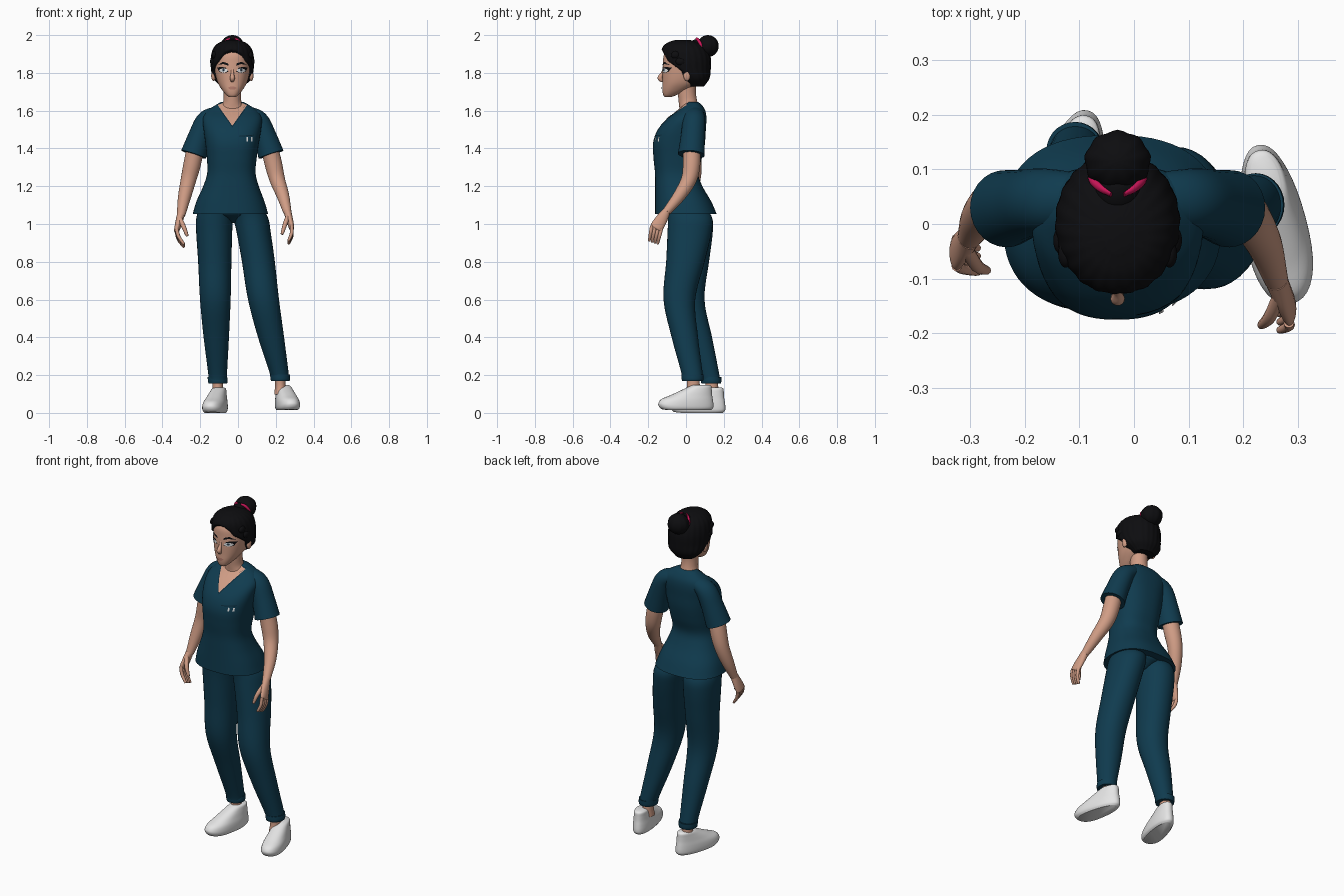
import bpy, bmesh, math
from mathutils import Vector, Matrix
from mathutils.bvhtree import BVHTree

if "Cube" in bpy.data.objects:
    bpy.data.objects.remove(bpy.data.objects["Cube"])


def material(name, r, g, b):
    m = bpy.data.materials.new(name)
    m.diffuse_color = (r, g, b, 1)
    m.use_nodes = True
    m.node_tree.nodes["Principled BSDF"].inputs["Base Color"].default_value = m.diffuse_color
    return m


TEAL = material("teal cloth", 0.005, 0.044, 0.078)
DARK = material("dark teal seam", 0.003, 0.022, 0.040)
SKIN = material("skin", 0.63, 0.335, 0.235)
LIP = material("lip", 0.45, 0.20, 0.15)
BLACK = material("black hair", 0.004, 0.004, 0.005)
WHITE = material("white", 0.78, 0.78, 0.78)
IRIS = material("iris", 0.10, 0.16, 0.22)
PINK = material("pink band", 0.60, 0.008, 0.10)
CX = -0.03  # middle line of head and chest


def make(name, verts, faces, mat):
    me = bpy.data.meshes.new(name)
    me.from_pydata(verts, [], faces)
    bm = bmesh.new()
    bm.from_mesh(me)
    bmesh.ops.recalc_face_normals(bm, faces=bm.faces)
    bm.to_mesh(me)
    bm.free()
    me.shade_smooth()
    me.set_sharp_from_angle(angle=math.radians(50))
    me.materials.append(mat)
    ob = bpy.data.objects.new(name, me)
    bpy.context.collection.objects.link(ob)
    return ob


def smooth_keys(keys, steps):
    """Catmull-Rom interpolation of (x, y, z, rx, ry) keys."""
    ks = [Vector(k if len(k) == 5 else (*k, k[3])) for k in keys]
    ks = [2 * ks[0] - ks[1]] + ks + [2 * ks[-1] - ks[-2]]
    out = []
    for i in range(1, len(ks) - 2):
        a, b, c, d = ks[i - 1:i + 3]
        for s in range(steps):
            t = s / steps
            out.append(0.5 * (2 * b + (c - a) * t + (2 * a - 5 * b + 4 * c - d) * t * t
                              + (3 * b - a - 3 * c + d) * t ** 3))
    return out + [ks[-2]]


def loft(name, keys, mat, n=28, steps=5, power=2.0, flat=False, lobes=0, amp=0.0):
    """Skin rounded sections; flat keeps sections level, otherwise square to the path."""
    rings = smooth_keys(keys, steps)
    verts, faces = [], []
    for i, k in enumerate(rings):
        p = Vector(k[:3])
        u, v = Vector((1, 0, 0)), Vector((0, 1, 0))
        if not flat:
            t = (Vector(rings[min(i + 1, len(rings) - 1)][:3])
                 - Vector(rings[max(i - 1, 0)][:3])).normalized()
            u = (u - t * u.dot(t)).normalized()
            v = t.cross(u)
        for j in range(n):
            a = 2 * math.pi * j / n
            c, s = math.cos(a), math.sin(a)
            w = 1 + amp * math.sin(lobes * a)
            c = math.copysign(abs(c) ** (2 / power), c) * w
            s = math.copysign(abs(s) ** (2 / power), s) * w
            verts.append(p + u * c * max(k[3], 0.001) + v * s * max(k[4], 0.001))
    for i in range(len(rings) - 1):
        for j in range(n):
            a, b = i * n + j, i * n + (j + 1) % n
            faces.append((a, b, b + n, a + n))
    faces.append(tuple(range(n))[::-1])
    faces.append(tuple(range(len(verts) - n, len(verts))))
    return make(name, verts, faces, mat)


def ball(name, centre, size, mat, lobes=0, amp=0.0):
    x, y, z = centre
    keys = []
    for i in range(13):
        a = math.pi * (i / 12 - 0.5)
        keys.append((x, y, z + size[2] * math.sin(a), size[0] * math.cos(a), size[1] * math.cos(a)))
    return loft(name, keys, mat, n=36, steps=2, flat=True, lobes=lobes, amp=amp)


def decal(name, pts, mat, target, lift):
    """Thin plate: an outline in x, z laid on the front of the target."""
    bvh = BVHTree.FromPolygons([v.co for v in target.data.vertices],
                               [tuple(p.vertices) for p in target.data.polygons])
    edge = []
    for a, b in zip(pts, pts[1:] + pts[:1]):
        edge += [Vector(a).lerp(Vector(b), s / 4) for s in range(4)]
    mid = sum(edge, Vector((0, 0))) / len(edge)
    n, verts, faces = len(edge), [], []
    for r in (0.02, 0.25, 0.5, 0.75, 1):
        for e in edge:
            q = mid.lerp(e, r)
            hit = bvh.ray_cast(Vector((q.x, -1, q.y)), Vector((0, 1, 0)))[0]
            hit = hit or bvh.find_nearest(Vector((q.x, -0.1, q.y)))[0]
            verts.append((q.x, hit.y - lift, q.y))
    for i in range(4):
        for j in range(n):
            a, b = i * n + j, i * n + (j + 1) % n
            faces.append((a, b, b + n, a + n))
    faces.append(tuple(range(n)))
    return make(name, verts, faces, mat)


def oval(x, z, rx, rz, n=10):
    return [(x + rx * math.cos(2 * math.pi * i / n), z + rz * math.sin(2 * math.pi * i / n))
            for i in range(n)]


# Head, neck and nose
head = loft("head", [(CX, -.095, 1.672, .018, .018), (CX, -.083, 1.685, .034, .038),
                     (CX, -.055, 1.712, .056, .070), (CX, -.022, 1.75, .078, .102),
                     (CX, -.004, 1.80, .091, .120), (CX, 0, 1.85, .095, .122),
                     (CX, 0, 1.90, .090, .115), (CX, 0, 1.94, .065, .08),
                     (CX, 0, 1.955, .03, .04)], SKIN, n=48, power=2.3, flat=True)
loft("neck", [(CX, .02, 1.54, .09, .07), (CX, .022, 1.60, .075, .058), (CX, .012, 1.64, .050, .050),
              (CX, .005, 1.69, .046, .048), (CX, .005, 1.75, .05, .05)], SKIN, flat=True)
loft("nose", [(CX, -.112, 1.838, .007), (CX, -.124, 1.80, .008), (CX, -.137, 1.775, .013),
              (CX, -.130, 1.762, .011), (CX, -.118, 1.756, .006)], SKIN, n=16)

# Face details
for s, side in ((-1, "right"), (1, "left")):
    ex = CX + s * .047
    decal(side + "_lash", [(ex - s * .027, 1.805), (ex - s * .012, 1.828), (ex + s * .012, 1.832),
                           (ex + s * .034, 1.828), (ex + s * .022, 1.805), (ex, 1.800)],
          BLACK, head, .002)
    decal(side + "_eye", oval(ex, 1.813, .023, .0105), WHITE, head, .004)
    decal(side + "_iris", oval(ex, 1.815, .0075, .008), IRIS, head, .0055)
    decal(side + "_pupil", oval(ex, 1.815, .0035, .004), BLACK, head, .007)
    decal(side + "_brow", [(CX + s * .020, 1.838), (CX + s * .05, 1.848), (CX + s * .076, 1.842),
                           (CX + s * .05, 1.859), (CX + s * .022, 1.850)], BLACK, head, .003)
    ball(side + "_ear", (CX + s * .100, .005, 1.785), (.012, .018, .028), SKIN)
decal("lips", [(CX - .024, 1.721), (CX - .007, 1.729), (CX, 1.727), (CX + .007, 1.729),
               (CX + .024, 1.721), (CX + .01, 1.711), (CX - .01, 1.711)], LIP, head, .005)

# Hair cap, tucked into the head in front of the hairline
hair = loft("hair", [(CX, .05, 1.728, .06, .045), (CX, .038, 1.77, .10, .085),
                     (CX, .008, 1.82, .112, .122), (CX, 0, 1.88, .113, .130),
                     (CX, -.008, 1.93, .100, .118), (CX, -.014, 1.96, .070, .083),
                     (CX, -.018, 1.975, .025, .035)],
            BLACK, n=96, steps=8, flat=True, lobes=22, amp=.012)
LINE = [(1.70, .005), (1.75, 0), (1.81, -.02), (1.86, -.095), (1.92, -.128), (2.0, -.2)]
for v in hair.data.vertices:
    for (z0, y0), (z1, y1) in zip(LINE, LINE[1:]):
        if z0 <= v.co.z < z1:
            line = y0 + (y1 - y0) * (v.co.z - z0) / (z1 - z0)
            k = 1 - .22 * min(1, max(0, (line - v.co.y) / .012))
            v.co.x, v.co.y = CX + (v.co.x - CX) * k, v.co.y * k
for s in (-1, 1):
    for y, z in ((-.055, 1.895), (-.03, 1.86)):
        ball("temple_curl", (CX + s * (.095 if z > 1.88 else .104), y, z), (.014, .025, .02), BLACK)

# Bun, with a pink band showing on both sides of its root
ball("bun", (CX, .115, 1.942), (.060, .056, .058), BLACK, lobes=9, amp=.035)
ball("bun_root", (CX, .065, 1.935), (.046, .05, .045), BLACK)
for s in (-1, 1):
    loft("hair_band", [(CX + s * .012, .054, 1.983, .003, .006), (CX + s * .032, .066, 1.972, .006, .008),
                       (CX + s * .047, .083, 1.942, .007, .008), (CX + s * .042, .102, 1.905, .005, .006)],
         PINK, n=12)

# Shirt body
shirt = loft("shirt", [(-.04, 0, 1.052, .200, .163), (-.04, -.015, 1.12, .180, .148),
                       (-.037, -.038, 1.20, .147, .125), (-.035, -.05, 1.27, .128, .114),
                       (-.033, -.044, 1.35, .132, .128), (-.031, -.037, 1.43, .142, .137),
                       (CX, -.022, 1.50, .152, .127), (CX, .006, 1.56, .156, .102),
                       (CX, .03, 1.60, .132, .072), (CX, .036, 1.63, .088, .048),
                       (CX, .036, 1.645, .062, .030)], TEAL, n=64, power=2.45, flat=True)
decal("neck_trim", [(CX, 1.511), (CX + .086, 1.630), (CX + .06, 1.640), (CX - .06, 1.640),
                    (CX - .086, 1.630)], DARK, shirt, .002)
decal("neck_opening", [(CX, 1.520), (CX + .078, 1.630), (CX + .05, 1.641), (CX - .05, 1.641),
                       (CX - .078, 1.630)], SKIN, shirt, .005)
decal("pocket_edge", [(.005, 1.462), (.085, 1.468), (.085, 1.473), (.005, 1.467)], DARK, shirt, .003)
for x in (.050, .074):
    decal("pocket_clip", [(x - .004, 1.438), (x + .004, 1.438), (x + .004, 1.46), (x - .004, 1.46)],
          WHITE, shirt, .006)

# Sleeves, mirrored about the chest middle
for s, side in ((1, "left"), (-1, "right")):
    loft(side + "_sleeve", [(CX + s * dx, y, z, r, ry) for dx, y, z, r, ry in (
        (.05, .042, 1.580, .040, .045), (.100, .044, 1.572, .046, .054), (.140, .042, 1.54, .056, .060),
        (.174, .036, 1.46, .061, .064), (.205, .028, 1.368, .069, .071))], TEAL)


# Arms and hands
def hand(side, wrist, knuckle, tip, thumb):
    w, k, t, th = map(Vector, (wrist, knuckle, tip, thumb))
    m = w.lerp(k, .55)
    end = k + (k - w) * .1
    loft(side + "_palm", [(*w, .021, .022), (*m, .018, .032), (*k, .014, .034), (*end, .008, .026)],
         SKIN, n=20)
    for i in range(4):
        off = Vector((0, .0165, -.006)) * (i - 1.5)
        a, c = k + off, t + off * .9
        b = a.lerp(c, .5) + (Vector((.008, 0, 0)) if side == "left" else Vector((-.008, 0, 0)))
        loft(side + "_finger", [(*a, .010), (*b, .0095), (*c, .007), (*(c + (c - b) * .1), .003)],
             SKIN, n=10, steps=4)
    a = w.lerp(k, .25) + Vector((0, -.015, 0))
    b = a.lerp(th, .55) + Vector((0, -.01, .004))
    loft(side + "_thumb", [(*a, .013), (*b, .012), (*th, .008), (*(th + (th - b) * .1), .003)],
         SKIN, n=10, steps=4)


loft("left_arm", [(.160, .03, 1.43, .045), (.187, .03, 1.32, .046), (.208, .015, 1.235, .041),
                  (.238, -.035, 1.15, .033), (.261, -.103, 1.065, .022)], SKIN)
hand("left", (.261, -.103, 1.068), (.284, -.156, .982), (.268, -.172, .905), (.234, -.185, .95))
loft("right_arm", [(-.220, .03, 1.43, .045), (-.242, .037, 1.32, .046), (-.262, .035, 1.235, .041),
                   (-.284, .01, 1.14, .034), (-.302, -.025, 1.045, .022)], SKIN)
hand("right", (-.302, -.025, 1.05), (-.325, -.052, .965), (-.288, -.066, .888), (-.270, -.085, .94))

# Trousers with turned cuffs, and bare ankles
LEGS = {
    "left": [(.045, 0, 1.09, .08, .10), (.068, .022, 1.03, .092, .117), (.084, .018, .95, .090, .116),
             (.108, -.003, .80, .087, .102), (.135, -.035, .60, .082, .084), (.175, -.006, .40, .069, .070),
             (.218, .032, .21, .050, .056), (.224, .035, .168, .049, .055)],
    "right": [(-.122, 0, 1.09, .08, .10), (-.125, .022, 1.03, .096, .117), (-.126, .026, .95, .095, .115),
              (-.123, .02, .80, .088, .102), (-.120, .012, .60, .081, .086), (-.115, .068, .40, .067, .070),
              (-.108, .122, .21, .050, .053), (-.107, .133, .155, .049, .051)]}
for side, keys in LEGS.items():
    loft(side + "_trouser_leg", keys, TEAL, n=36, flat=True, power=2.1)
    x, y, z, rx, ry = keys[-1]
    loft(side + "_cuff", [(x, y, z, rx, ry), (x, y, z + .012, rx + .003, ry + .003),
                          (x - .002, y, z + .034, rx + .003, ry + .003)], TEAL, flat=True)
    loft(side + "_ankle", [(x, y, z + .06, .03, .034), (x, y + .004, z - .02, .028, .034),
                           (x, y, z - .07, .032, .04)], SKIN, flat=True)
loft("seat", [(-.03, .025, 1.005, .03, .035), (-.031, .02, 1.03, .06, .08),
              (-.033, .01, 1.06, .12, .11), (-.035, -.01, 1.13, .12, .10)], TEAL, flat=True)

# Slip-on shoes: stacked outlines, narrowed at the heel and turned outwards
for side, pos, turn in (("left", (.258, .0, .014), 12), ("right", (-.118, .064, 0), -13)):
    shoe = loft(side + "_shoe", [(0, 0, 0, .048, .134), (0, 0, .012, .056, .146), (0, 0, .030, .058, .148),
                                 (0, .008, .055, .056, .137), (0, .030, .080, .050, .111),
                                 (0, .056, .105, .044, .083), (0, .078, .126, .038, .059),
                                 (0, .084, .134, .027, .044)], WHITE, n=40, flat=True, power=2.25)
    for v in shoe.data.vertices:
        v.co.x *= 1 - .9 * v.co.y
        if v.co.y < -.06:
            v.co.z += 1.2 * (v.co.y + .06) ** 2
    shoe.data.transform(Matrix.Translation(pos) @ Matrix.Rotation(math.radians(turn), 4, 'Z'))
